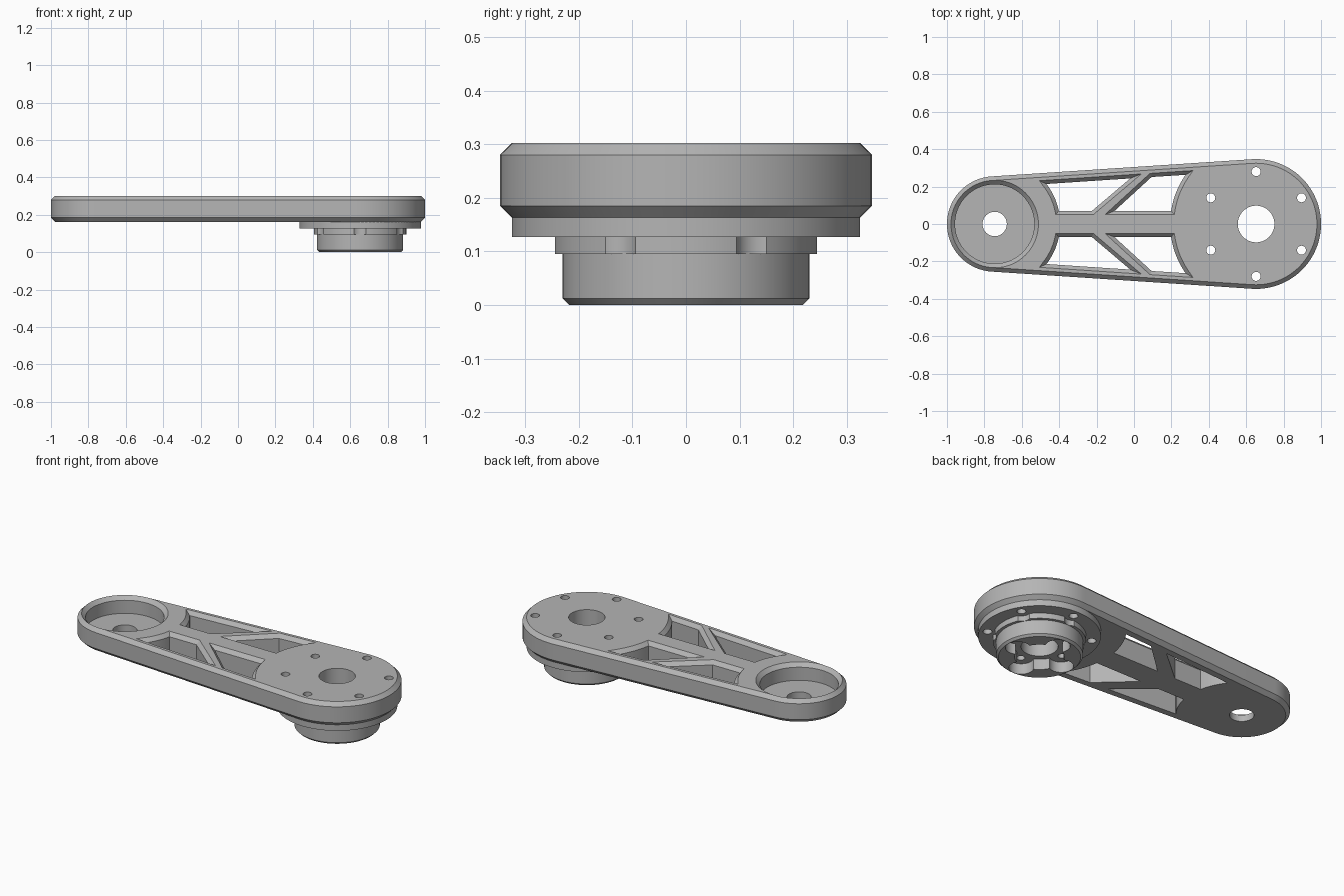
import bpy
import math
from mathutils import Vector

cube = bpy.data.objects.get("Cube")
if cube:
    bpy.data.objects.remove(cube, do_unlink=True)

SMALL, BIG = -0.745, 0.653          # x of the two round ends
SMALL_R, BIG_R = 0.255, 0.347
BASE, TOP, BEVEL = 0.163, 0.302, 0.022

grey = bpy.data.materials.new("plain grey")
grey.use_nodes = True
grey.diffuse_color = (0.46, 0.46, 0.46, 1)
grey.node_tree.nodes["Principled BSDF"].inputs["Base Color"].default_value = grey.diffuse_color


def arc(cx, cy, r, start, end, steps):
    """Points on an arc, angles in radians."""
    angles = [start + (end - start) * i / steps for i in range(steps + 1)]
    return [Vector((cx + r * math.cos(a), cy + r * math.sin(a))) for a in angles]


def circle(cx, cy, r, steps=72):
    return arc(cx, cy, r, 0, math.tau, steps)[:-1]


def grow(points, distance):
    """Offset a counter-clockwise outline outwards with mitred corners."""
    result = []
    for i, p in enumerate(points):
        a = (p - points[i - 1]).normalized()
        b = (points[(i + 1) % len(points)] - p).normalized()
        n1, n2 = Vector((a.y, -a.x)), Vector((b.y, -b.x))
        result.append(p + (n1 + n2) * distance / (1 + n1.dot(n2)))
    return result


def prism(name, outline, levels):
    """Stack of outlines; each level is (height, outward offset)."""
    n = len(outline)
    verts = [(p.x, p.y, z) for z, off in levels for p in grow(outline, off)]
    faces = [tuple(reversed(range(n))), tuple(range(len(verts) - n, len(verts)))]
    for k in range(len(levels) - 1):
        for i in range(n):
            j = (i + 1) % n
            faces.append((k * n + i, k * n + j, (k + 1) * n + j, (k + 1) * n + i))
    mesh = bpy.data.meshes.new(name)
    mesh.from_pydata(verts, [], faces)
    mesh.materials.append(grey)
    obj = bpy.data.objects.new(name, mesh)
    bpy.context.collection.objects.link(obj)
    return obj


def activate(obj):
    bpy.ops.object.select_all(action="DESELECT")
    obj.select_set(True)
    bpy.context.view_layer.objects.active = obj


def carve(obj, cutters):
    """Subtract (outline, levels) cutters one by one, then shade."""
    activate(obj)
    for outline, levels in cutters:
        tool = prism("cutter", outline, levels)
        tool.hide_render = True
        mod = obj.modifiers.new("cut", "BOOLEAN")
        mod.operation, mod.solver, mod.object = "DIFFERENCE", "EXACT", tool
        bpy.ops.object.modifier_apply(modifier=mod.name)
        bpy.data.objects.remove(tool, do_unlink=True)
    activate(obj)
    bpy.ops.object.shade_smooth_by_angle(angle=math.radians(25))


def bolt_ring(radius, count, start, hole, levels):
    """Round cutters spread around the big end's axis."""
    cutters = []
    for i in range(count):
        a = start + math.tau * i / count
        cutters.append((circle(BIG + radius * math.cos(a), radius * math.sin(a), hole, 32), levels))
    return cutters


through = [(-0.1, 0), (0.4, 0)]
bore = (circle(BIG, 0, 0.098), through)
screw_holes = bolt_ring(0.28, 6, math.pi / 6, 0.024, through)

# Tapered arm body with chamfered rims
tilt = math.asin((BIG_R - SMALL_R) / (BIG - SMALL))
side = math.pi / 2 + tilt
outline = arc(BIG, 0, BIG_R, -side, side, 56) + arc(SMALL, 0, SMALL_R, side, math.tau - side, 48)
arm = prism("arm", outline, [(BASE, -BEVEL), (BASE + BEVEL, 0), (TOP - BEVEL, 0), (TOP, -BEVEL)])

# Truss windows, chamfered at the top and mirrored across the spar
SPAR = 0.07


def rail(x):
    return 0.245 + math.tan(tilt) * x


inner_r, outer_r = 0.35, 0.46
inner_window = [Vector((-0.225, SPAR)), Vector((-0.02, rail(-0.02)))]
inner_window += arc(SMALL, 0, inner_r, math.asin(0.214 / inner_r), math.asin(SPAR / inner_r), 12)
outer_window = [Vector((0.094, rail(0.094))), Vector((-0.104, SPAR))]
outer_window += arc(BIG, 0, outer_r, math.pi - math.asin(SPAR / outer_r),
                    math.pi - math.asin(0.263 / outer_r), 12)
window_levels = [(0.1, 0), (TOP - BEVEL, 0), (TOP, 0.02), (0.35, 0.02)]
windows = []
for shape in (inner_window, outer_window):
    windows.append((shape, window_levels))
    windows.append(([Vector((p.x, -p.y)) for p in reversed(shape)], window_levels))

# Round pocket with a small hole at the narrow end
pocket = (circle(SMALL, 0, 0.212), [(0.202, 0), (TOP - BEVEL, 0), (TOP, BEVEL), (0.35, BEVEL)])
pin_hole = (circle(SMALL, 0, 0.065, 48), through)
carve(arm, windows + [pocket, pin_hole, bore] + screw_holes)

# Flange under the wide end
flange = prism("flange", circle(BIG, 0, 0.325, 96), [(0.127, 0), (0.17, 0)])
carve(flange, [bore] + screw_holes)

# Collar notched for the screw heads
collar = prism("collar", circle(BIG, 0, 0.247, 96), [(0.095, 0), (0.13, 0)])
carve(collar, [bore] + bolt_ring(0.28, 6, math.pi / 6, 0.048, through))

# Hub with a recess, four counterbores and blind bolt holes
hub = prism("hub", circle(BIG, 0, 0.23, 96), [(0, -0.012), (0.012, 0), (0.1, 0)])
recess_levels = [(-0.1, 0), (0.063, 0)]
carve(hub, [bore, (circle(BIG, 0, 0.132), recess_levels)]
      + bolt_ring(0.15, 4, 0, 0.066, recess_levels)
      + bolt_ring(0.155, 4, 0, 0.022, [(-0.1, 0), (0.09, 0)]))
